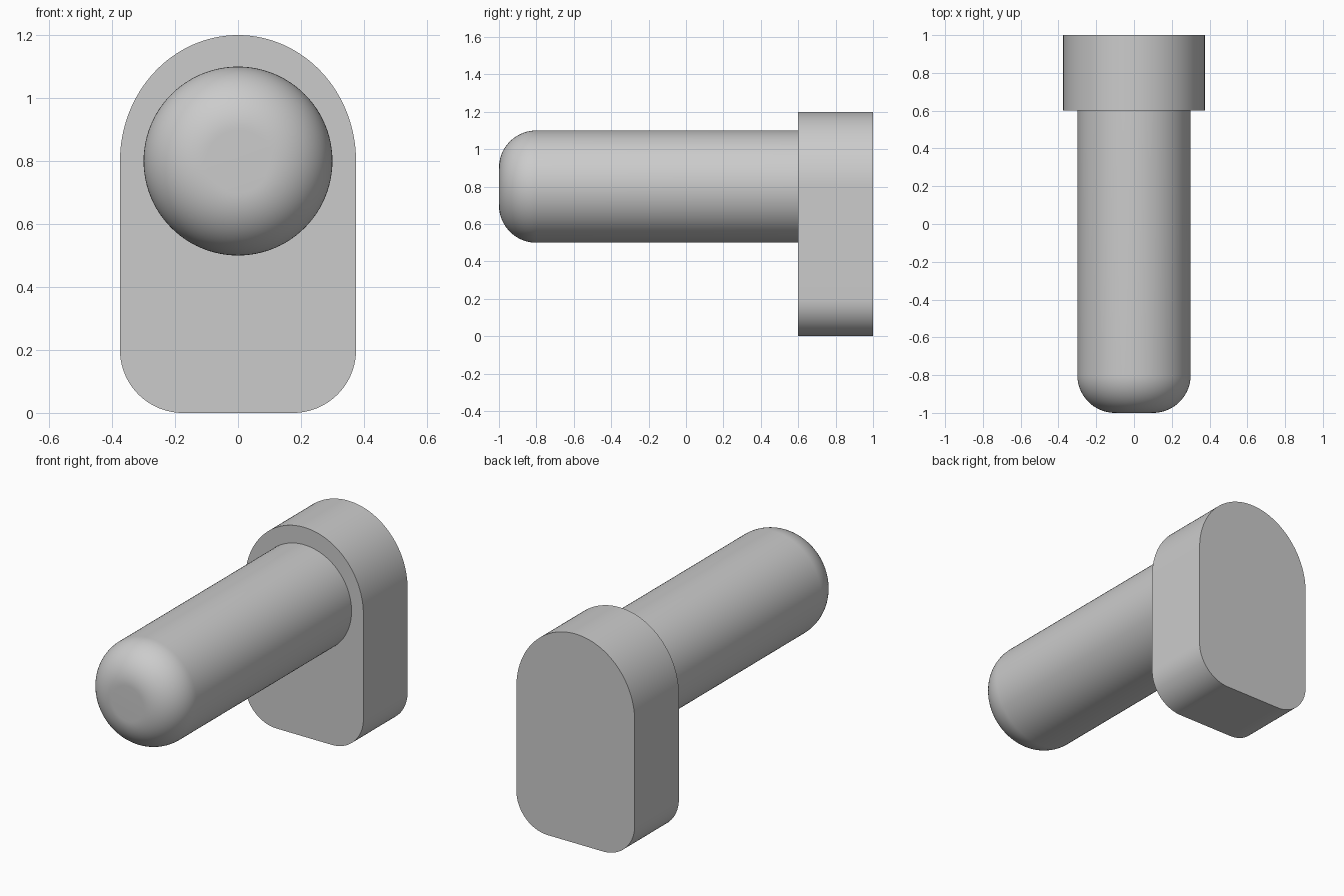
import bpy, bmesh, math
from mathutils import Matrix

cube = bpy.data.objects.get("Cube")
if cube:
    bpy.data.objects.remove(cube, do_unlink=True)

# Single grey material
grey = bpy.data.materials.new("light_grey")
grey.use_nodes = True
colour = (0.6, 0.6, 0.6, 1)
grey.diffuse_color = colour
grey.node_tree.nodes["Principled BSDF"].inputs["Base Color"].default_value = colour


def finish(bm, name):
    bmesh.ops.recalc_face_normals(bm, faces=bm.faces)
    mesh = bpy.data.meshes.new(name)
    bm.to_mesh(mesh)
    bm.free()
    mesh.materials.append(grey)
    obj = bpy.data.objects.new(name, mesh)
    bpy.context.collection.objects.link(obj)
    bpy.ops.object.select_all(action='DESELECT')
    obj.select_set(True)
    bpy.context.view_layer.objects.active = obj
    bpy.ops.object.shade_smooth_by_angle(angle=math.radians(30))


def arc(cx, cz, rx, rz, start, end, steps):
    angles = [math.radians(start + (end - start) * i / steps) for i in range(steps + 1)]
    return [(cx + rx * math.cos(a), cz + rz * math.sin(a)) for a in angles]


# Back plate: domed top, rounded lower corners, extruded along y
half_width, corner, front, back = 0.375, 0.2, 0.6, 1.0
inner = half_width - corner
outline = (arc(0, 0.8, half_width, 0.4, 0, 180, 64)
           + arc(-inner, corner, corner, corner, 180, 270, 24)
           + arc(inner, corner, corner, corner, 270, 360, 24))
bm = bmesh.new()
face = bm.faces.new([bm.verts.new((x, front, z)) for x, z in outline])
grown = bmesh.ops.extrude_face_region(bm, geom=[face], use_keep_orig=True)
moved = [v for v in grown["geom"] if isinstance(v, bmesh.types.BMVert)]
bmesh.ops.translate(bm, verts=moved, vec=(0, back - front, 0))
finish(bm, "back_plate")

# Pin: cylinder along y with a rounded front edge and a small flat tip
radius, fillet, axis_z = 0.3, 0.2, 0.8
profile = [(radius, front)] + arc(radius - fillet, fillet - 1, fillet, fillet, 0, -90, 24)
segments = 96
bm = bmesh.new()
rings = []
for r, y in profile:
    place = Matrix.Translation((0, y, axis_z)) @ Matrix.Rotation(math.pi / 2, 4, 'X')
    rings.append(bmesh.ops.create_circle(bm, segments=segments, radius=r, matrix=place)["verts"])
for a, b in zip(rings, rings[1:]):
    for i in range(segments):
        j = (i + 1) % segments
        bm.faces.new((a[i], a[j], b[j], b[i]))
bm.faces.new(rings[-1])
bm.faces.new(rings[0])
finish(bm, "pin")
